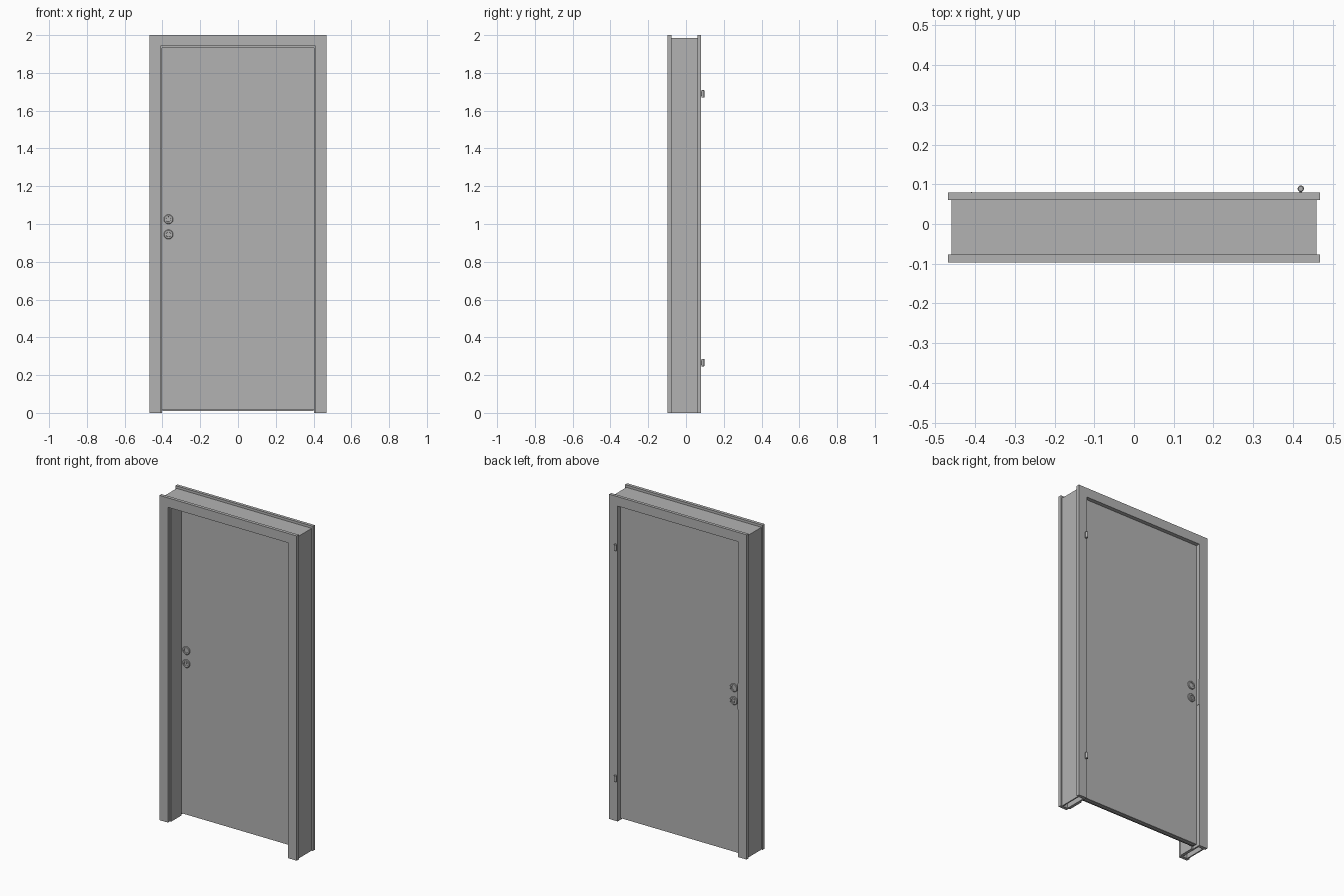
import bpy, bmesh, math
from mathutils import Matrix

cube = bpy.data.objects.get("Cube")
if cube:
    bpy.data.objects.remove(cube, do_unlink=True)

grey = bpy.data.materials.new("plain grey")
grey.use_nodes = True
grey.diffuse_color = (0.45, 0.45, 0.45, 1)
grey.node_tree.nodes["Principled BSDF"].inputs["Base Color"].default_value = (0.45, 0.45, 0.45, 1)


def finish(name, bm):
    bmesh.ops.recalc_face_normals(bm, faces=bm.faces)
    mesh = bpy.data.meshes.new(name)
    bm.to_mesh(mesh)
    bm.free()
    mesh.materials.append(grey)
    obj = bpy.data.objects.new(name, mesh)
    bpy.context.collection.objects.link(obj)
    return obj


def arch(name, half_out, top_out, half_in, top_in, y0, y1):
    """Three-sided square arch, open at the floor, extruded along y."""
    points = [(-half_out, 0), (-half_out, top_out), (half_out, top_out), (half_out, 0),
              (half_in, 0), (half_in, top_in), (-half_in, top_in), (-half_in, 0)]
    bm = bmesh.new()
    face = bm.faces.new([bm.verts.new((x, y0, z)) for x, z in points])
    ext = bmesh.ops.extrude_face_region(bm, geom=[face])
    moved = [v for v in ext["geom"] if isinstance(v, bmesh.types.BMVert)]
    bmesh.ops.translate(bm, verts=moved, vec=(0, y1 - y0, 0))
    return finish(name, bm)


def box(name, x0, x1, y0, y1, z0, z1):
    bm = bmesh.new()
    mat = Matrix.Translation(((x0 + x1) / 2, (y0 + y1) / 2, (z0 + z1) / 2))
    bmesh.ops.create_cube(bm, size=1, matrix=mat @ Matrix.Diagonal((x1 - x0, y1 - y0, z1 - z0, 1)))
    return finish(name, bm)


def lathe(name, profile, origin, rotation=Matrix.Identity(4), steps=32):
    """Spin (radius, height) points about z, then turn and place them."""
    bm = bmesh.new()
    verts = [bm.verts.new((r, 0, h)) for r, h in profile]
    edges = [bm.edges.new(pair) for pair in zip(verts, verts[1:])]
    bmesh.ops.spin(bm, geom=verts + edges, cent=(0, 0, 0), axis=(0, 0, 1),
                   angle=math.tau, steps=steps)
    bmesh.ops.remove_doubles(bm, verts=bm.verts, dist=0.00001)
    bm.transform(Matrix.Translation(origin) @ rotation)
    obj = finish(name, bm)
    bpy.ops.object.select_all(action="DESELECT")
    obj.select_set(True)
    bpy.context.view_layer.objects.active = obj
    bpy.ops.object.shade_smooth_by_angle(angle=math.radians(35))
    return obj


# Frame: casings, hollow lining and rebated jamb
arch("front_casing", 0.468, 2.0, 0.41, 1.942, -0.097, -0.077)
arch("back_casing", 0.468, 2.0, 0.41, 1.942, 0.06, 0.079)
arch("outer_lining", 0.46, 1.985, 0.452, 1.977, -0.077, 0.06)
arch("jamb", 0.42, 1.952, 0.402, 1.933, -0.077, 0.022)
arch("rebated_jamb", 0.42, 1.952, 0.41, 1.942, 0.022, 0.06)

# Door leaf with its bottom seal
DOOR_FRONT, DOOR_BACK = 0.024, 0.058
box("door_leaf", -0.407, 0.407, DOOR_FRONT, DOOR_BACK, 0.014, 1.939)
box("bottom_seal", -0.4, 0.4, 0.035, 0.047, 0.009, 0.014)

# Handle and key rosettes on both faces
ROSETTE = [(0.0, 0.003), (0.013, 0.003), (0.014, 0.007), (0.022, 0.007), (0.025, 0.004), (0.025, 0)]
for side, y, turn in (("front", DOOR_FRONT, 90), ("back", DOOR_BACK, -90)):
    rot = Matrix.Rotation(math.radians(turn), 4, "X")
    out = -1 if side == "front" else 1
    for part, z in (("handle", 1.025), ("key", 0.945)):
        lathe(f"{side}_{part}_rosette", ROSETTE, (-0.368, y, z), rot)
    # Lock cylinder: round core above a narrow tail
    lathe(f"{side}_lock_core", [(0, 0.007), (0.007, 0.007), (0.007, 0)], (-0.368, y, 0.949), rot, 20)
    ends = sorted((y, y + out * 0.007))
    box(f"{side}_lock_tail", -0.372, -0.364, *ends, 0.933, 0.945)

# Strike plate on the latch side
box("strike_plate", -0.411, -0.408, 0.058, 0.0805, 0.91, 1.07)

# Hinge knuckles with their pins into the casing
for name, z in (("lower", 0.266), ("upper", 1.689)):
    lathe(f"{name}_hinge_knuckle",
          [(0, -0.02), (0.006, -0.02), (0.008, -0.018), (0.008, 0.018), (0.006, 0.02), (0, 0.02)],
          (0.42, 0.089, z), steps=16)
    box(f"{name}_hinge_leaf", 0.417, 0.423, 0.074, 0.086, z - 0.012, z + 0.012)
